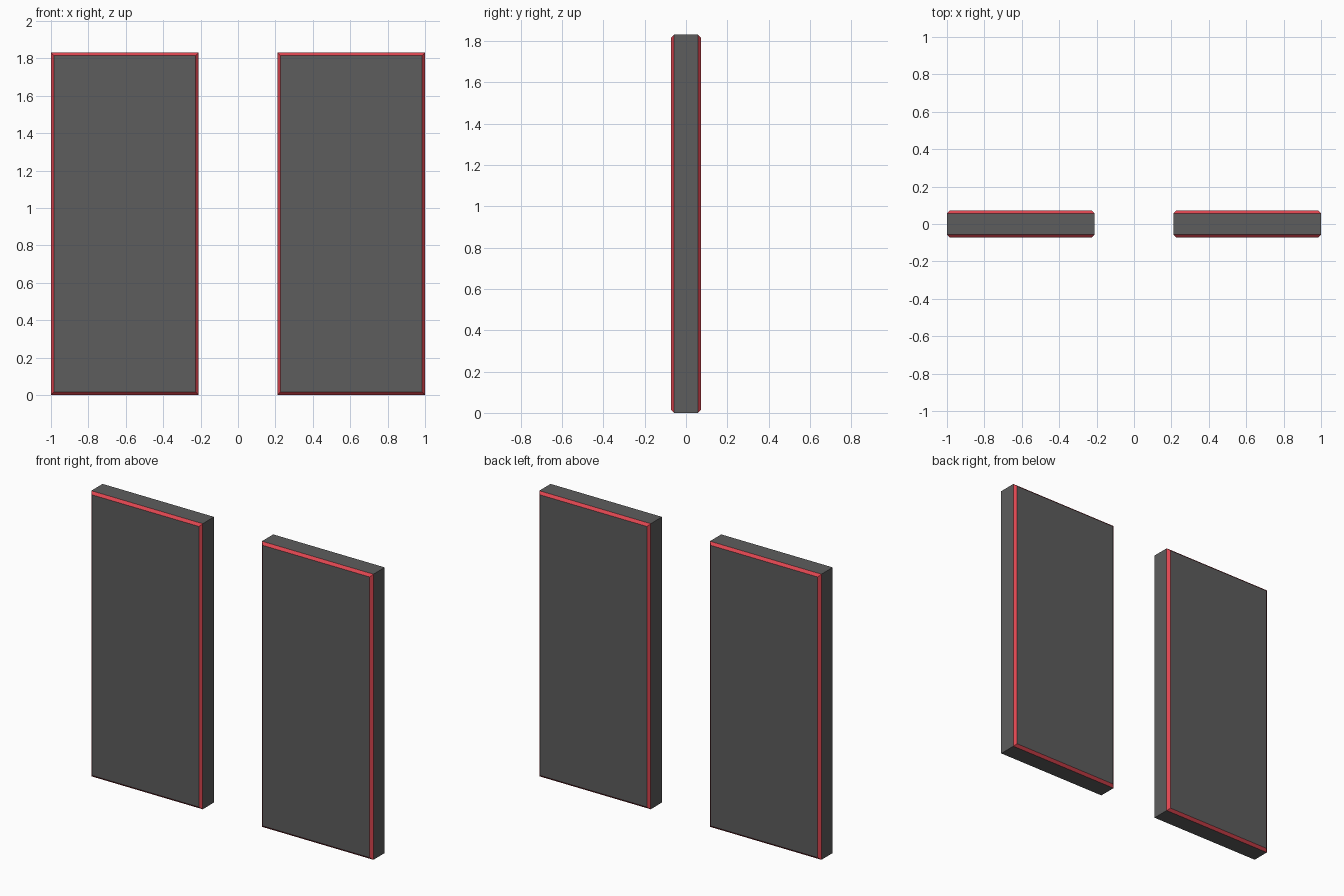
import bpy, bmesh

if "Cube" in bpy.data.objects:
    bpy.data.objects.remove(bpy.data.objects["Cube"])

INNER, OUTER = 0.21, 1.0      # panel extents in x
HEIGHT, HALF_DEPTH = 1.83, 0.073
BEVEL = 0.016


def material(name, colour):
    mat = bpy.data.materials.new(name)
    mat.diffuse_color = (*colour, 1)
    mat.use_nodes = True
    mat.node_tree.nodes["Principled BSDF"].inputs["Base Color"].default_value = mat.diffuse_color
    return mat


dark = material("dark_grey", (0.11, 0.11, 0.11))
red = material("red_trim", (0.72, 0.06, 0.08))


def panel(name, side):
    # Upright slab
    bm = bmesh.new()
    bmesh.ops.create_cube(bm, size=1)
    bmesh.ops.scale(bm, vec=(OUTER - INNER, 2 * HALF_DEPTH, HEIGHT), verts=bm.verts)
    bmesh.ops.translate(bm, vec=(side * (INNER + OUTER) / 2, 0, HEIGHT / 2), verts=bm.verts)

    # Red chamfer around the front and back faces only
    rim = [e for e in bm.edges if abs(e.verts[0].co.y - e.verts[1].co.y) < 1e-5]
    bmesh.ops.bevel(bm, geom=rim, offset=BEVEL, offset_type='OFFSET',
                    segments=1, profile=0.5, affect='EDGES')
    bm.normal_update()
    for f in bm.faces:
        f.material_index = 1 if 0.1 < abs(f.normal.y) < 0.9 else 0

    mesh = bpy.data.meshes.new(name)
    bm.to_mesh(mesh)
    bm.free()
    mesh.materials.append(dark)
    mesh.materials.append(red)
    obj = bpy.data.objects.new(name, mesh)
    bpy.context.collection.objects.link(obj)


panel("left_panel", -1)
panel("right_panel", 1)
